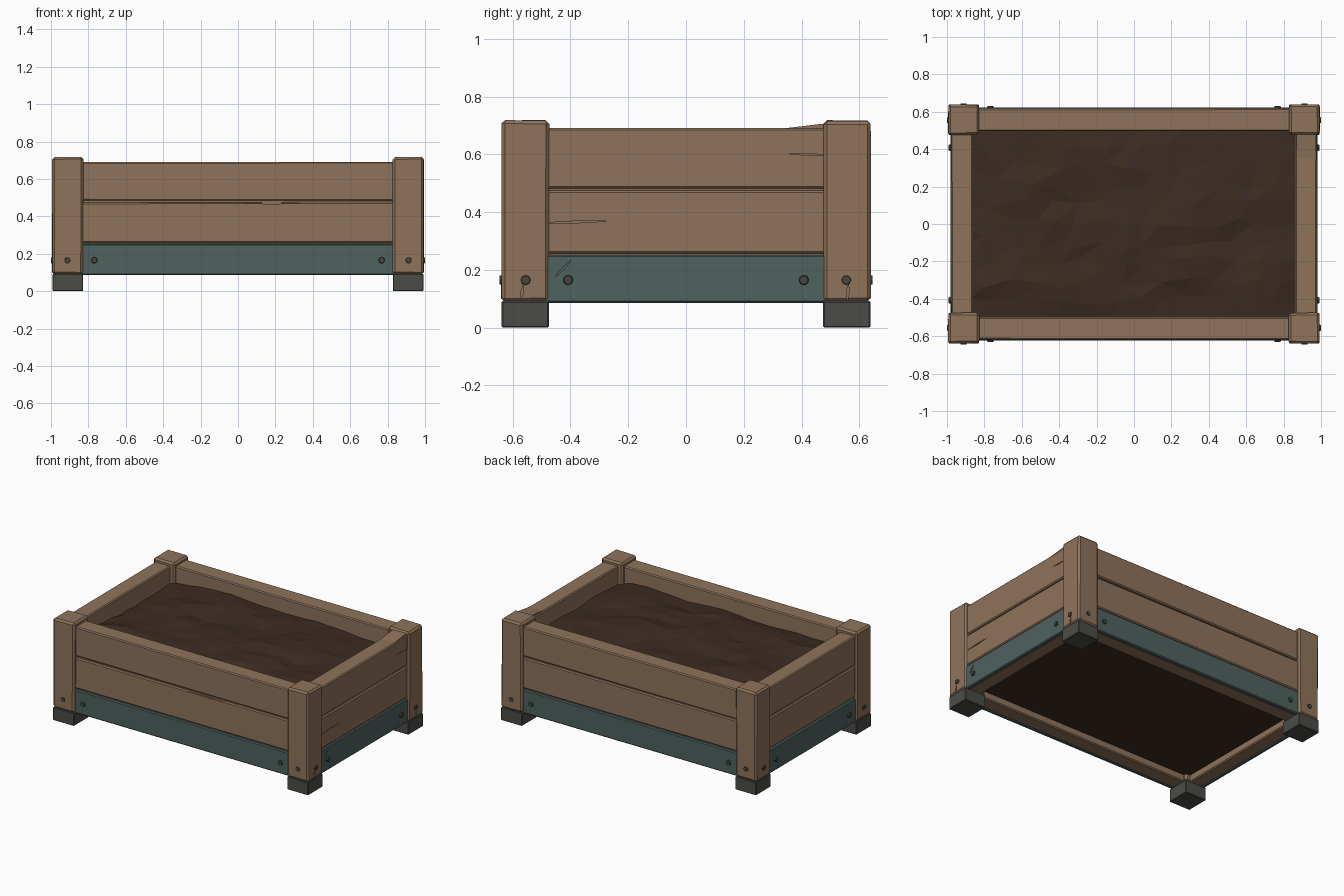
import bpy, bmesh, math, random
from mathutils import Vector, Matrix, noise

if "Cube" in bpy.data.objects:
    bpy.data.objects.remove(bpy.data.objects["Cube"])

random.seed(4)


def srgb(h):
    c = [int(h[i:i + 2], 16) / 255 for i in (0, 2, 4)]
    return [v / 12.92 if v <= 0.04045 else ((v + 0.055) / 1.055) ** 2.4 for v in c] + [1]


def material(name, h):
    m = bpy.data.materials.new(name)
    m.diffuse_color = srgb(h)
    m.use_nodes = True
    m.node_tree.nodes["Principled BSDF"].inputs["Base Color"].default_value = m.diffuse_color
    return m


WOOD = material("brown wood", "8f735b")
TEAL = material("faded teal paint", "4f625f")
STONE = material("dark grey foot", "4b4b47")
METAL = material("bolt metal", "474641")
SOIL = material("dark soil", "3c2c22")


def add(name, bm, mat):
    me = bpy.data.meshes.new(name)
    bmesh.ops.recalc_face_normals(bm, faces=bm.faces)
    bm.to_mesh(me)
    bm.free()
    me.materials.append(mat)
    ob = bpy.data.objects.new(name, me)
    bpy.context.collection.objects.link(ob)
    return ob


def box(name, lo, hi, mat, bevel=0.006, wobble=0.0):
    """Chamfered block between two corners, optionally slightly uneven."""
    lo, hi = Vector(lo), Vector(hi)
    bm = bmesh.new()
    bmesh.ops.create_cube(bm, size=1)
    for v in bm.verts:
        v.co = Vector([(lo[i] + hi[i]) / 2 + v.co[i] * (hi[i] - lo[i]) for i in range(3)])
        v.co += Vector([random.uniform(-wobble, wobble) for _ in range(3)])
    if bevel:
        bmesh.ops.bevel(bm, geom=bm.edges[:], offset=bevel, segments=1, affect='EDGES')
    return add(name, bm, mat)


def bolt(name, pos, normal):
    """Low-poly domed bolt head facing along the normal."""
    n = Vector(normal)
    bm = bmesh.new()
    bmesh.ops.create_cone(bm, cap_ends=True, segments=8, radius1=0.022, radius2=0.015, depth=0.03)
    bm.transform(Matrix.Translation(pos) @ n.to_track_quat('Z', 'Y').to_matrix().to_4x4())
    add(name, bm, METAL)


def carve(ob, pos, normal, length, width, angle):
    """Cut a tapered crack into a face."""
    bm = bmesh.new()
    bmesh.ops.create_cone(bm, cap_ends=True, segments=4, radius1=0.5, radius2=0.5, depth=0.02)
    turn = Vector(normal).to_track_quat('Z', 'Y').to_matrix().to_4x4()
    bm.transform(Matrix.Translation(pos) @ turn @ Matrix.Rotation(angle, 4, 'Z')
                 @ Matrix.Diagonal((length, width, 1, 1)))
    cutter = add("crack_cutter", bm, WOOD)
    cutter.hide_render = True
    cutter.hide_set(True)
    m = ob.modifiers.new("crack", 'BOOLEAN')
    m.operation, m.object, m.solver = 'DIFFERENCE', cutter, 'EXACT'


# Corner posts, feet and post bolts
posts = {}
for sx in (-1, 1):
    for sy in (-1, 1):
        tag = ("right" if sx > 0 else "left") + ("_back" if sy > 0 else "_front")
        x = sorted((sx * 0.828, sx * 0.992))
        y = sorted((sy * 0.475, sy * 0.638))
        posts[sx, sy] = box(tag + "_post", (x[0], y[0], 0.09), (x[1], y[1], 0.717), WOOD, 0.012, 0.002)
        box(tag + "_foot", (x[0], y[0], 0), (x[1], y[1], 0.092), STONE, 0.004)
        bolt(tag + "_post_bolt_a", (sx * 0.912, sy * 0.630, 0.165), (0, sy, 0))
        bolt(tag + "_post_bolt_b", (sx * 0.985, sy * 0.555, 0.165), (sx, 0, 0))
        bolt(tag + "_board_bolt_a", (sx * 0.768, sy * 0.617, 0.165), (0, sy, 0))
        bolt(tag + "_board_bolt_b", (sx * 0.978, sy * 0.408, 0.165), (sx, 0, 0))

# Side boards: two bare wood boards over a painted one on a wood backing
rows = [("lower", 0.088, 0.25), ("middle", 0.258, 0.475), ("upper", 0.483, 0.69)]
boards = {}
for s in (-1, 1):
    for row, z0, z1 in rows:
        low = row == "lower"
        out_y, out_x = (0.600, 0.960) if low else (0.618, 0.978)
        y = sorted((s * 0.497, s * out_y))
        x = sorted((s * 0.862, s * out_x))
        tag = "back" if s > 0 else "front"
        boards[tag, row] = box(f"{tag}_{row}_board", (-0.85, y[0], z0), (0.85, y[1], z1), WOOD, 0.007, 0.0015)
        tag = "right" if s > 0 else "left"
        boards[tag, row] = box(f"{tag}_{row}_board", (x[0], -0.5, z0), (x[1], 0.5, z1), WOOD, 0.007, 0.0015)
    y = sorted((s * 0.595, s * 0.622))
    x = sorted((s * 0.955, s * 0.982))
    box(("back" if s > 0 else "front") + "_painted_board", (-0.85, y[0], 0.086), (0.85, y[1], 0.252), TEAL)
    painted = box(("right" if s > 0 else "left") + "_painted_board",
                  (x[0], -0.5, 0.086), (x[1], 0.5, 0.252), TEAL)

# Dark backing that closes the gaps between boards
for s in (-1, 1):
    y = sorted((s * 0.51, s * 0.602))
    x = sorted((s * 0.875, s * 0.962))
    box("long_gap_filler", (-0.85, y[0], 0.2), (0.85, y[1], 0.66), WOOD, 0)
    box("short_gap_filler", (x[0], -0.5, 0.2), (x[1], 0.5, 0.66), WOOD, 0)

# Upswept end of the right upper board
bm = bmesh.new()
prof = [(0.33, 0.675), (0.33, 0.689), (0.49, 0.708), (0.49, 0.675)]
f = bm.faces.new([bm.verts.new((0.868, y, z)) for y, z in prof])
r = bmesh.ops.extrude_face_region(bm, geom=[f])
bmesh.ops.translate(bm, vec=(0.104, 0, 0), verts=[v for v in r['geom'] if isinstance(v, bmesh.types.BMVert)])
add("right_upper_board_rise", bm, WOOD)

# Cracks in the wood
carve(boards["right", "middle"], (0.978, -0.38, 0.366), (1, 0, 0), 0.25, 0.007, 0.03)
carve(boards["right", "upper"], (0.978, 0.42, 0.60), (1, 0, 0), 0.14, 0.006, -0.03)
carve(painted, (0.982, -0.425, 0.205), (1, 0, 0), 0.08, 0.008, 0.8)
carve(posts[1, -1], (0.992, -0.568, 0.12), (1, 0, 0), 0.07, 0.010, 1.4)
carve(posts[1, 1], (0.992, 0.56, 0.12), (1, 0, 0), 0.07, 0.010, 1.5)
carve(boards["front", "middle"], (0.18, -0.618, 0.470), (0, -1, 0), 0.3, 0.008, 0)

# Soil: uneven faceted mound with a flat underside
bm = bmesh.new()
bmesh.ops.create_grid(bm, x_segments=15, y_segments=10, size=1)
for v in bm.verts:
    u, w = v.co.x, v.co.y
    mound = (1 - u ** 4) * (1 - 0.5 * w * w)
    z = 0.565 + 0.045 * mound + 0.03 * noise.noise(Vector((u * 3, w * 2.2, 1.7)))
    if abs(u) < 0.99:
        u += random.uniform(-0.045, 0.045)
    if abs(w) < 0.99:
        w += random.uniform(-0.06, 0.06)
    v.co = (u * 0.885, w * 0.515, z + random.uniform(-0.007, 0.007))
bmesh.ops.triangulate(bm, faces=bm.faces[:])
edge = [e for e in bm.edges if e.is_boundary]
r = bmesh.ops.extrude_edge_only(bm, edges=edge)
for v in r['geom']:
    if isinstance(v, bmesh.types.BMVert):
        v.co.z = 0.135
bmesh.ops.holes_fill(bm, edges=[e for e in bm.edges if e.is_boundary], sides=0)
add("soil", bm, SOIL)
